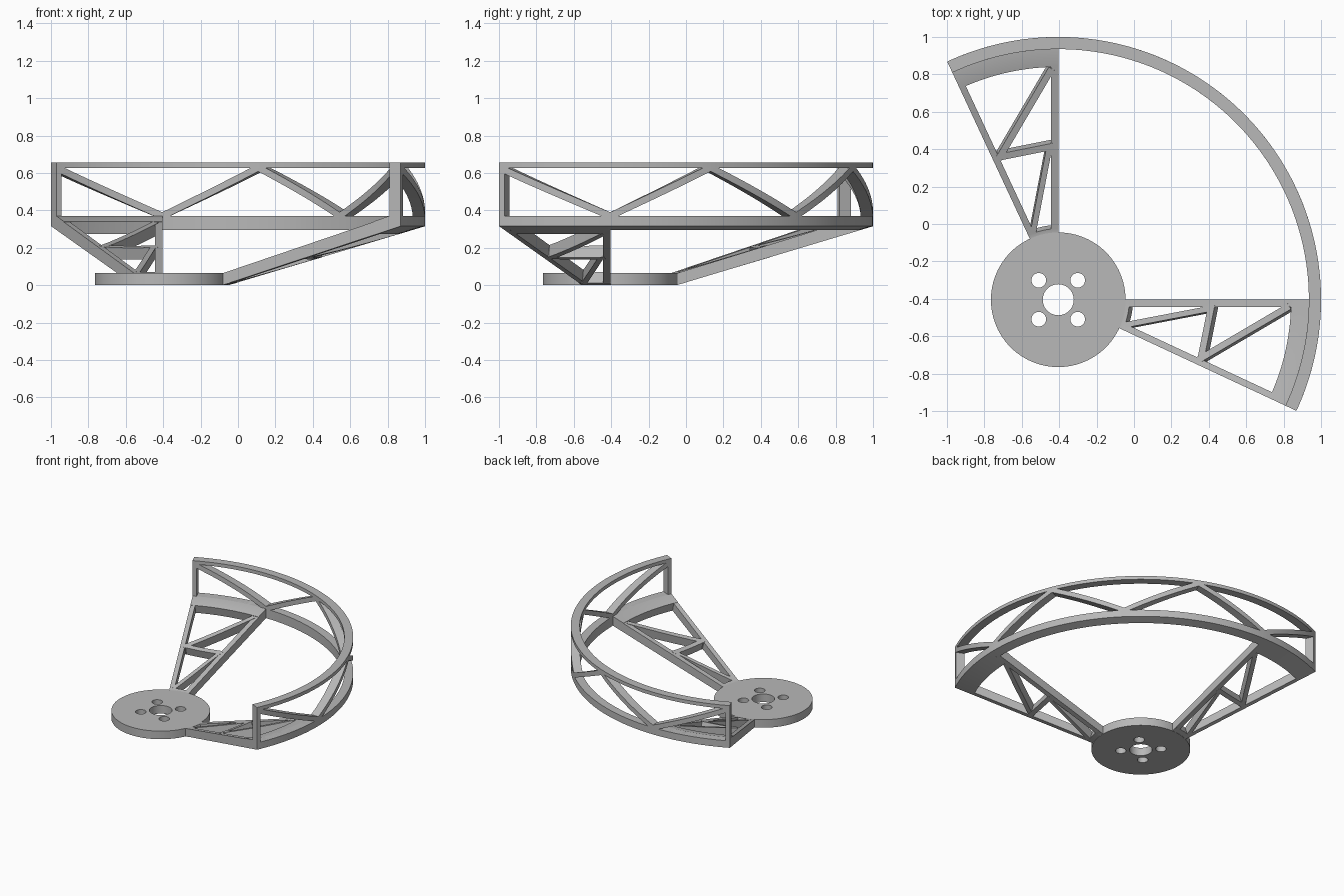
import bpy, bmesh
from math import sin, cos, radians
from mathutils import Vector

cube = bpy.data.objects.get("Cube")
if cube:
    bpy.data.objects.remove(cube)

C = -0.405                       # hub axis in x and y
R_HUB, R_IN, R_OUT = 0.36, 1.34, 1.405
HUB_H, RING_Z, TOP_Z = 0.065, 0.37, 0.655
START, END = -25, 115            # guard arc in degrees
LEAN = 0.02                      # outward shift of cut walls at the underside

grey = bpy.data.materials.new("light_grey")
grey.use_nodes = True
grey.diffuse_color = (0.48, 0.48, 0.48, 1)
grey.node_tree.nodes["Principled BSDF"].inputs["Base Color"].default_value = grey.diffuse_color


def cone_top(r):
    return HUB_H + (r - R_HUB) * (RING_Z - HUB_H) / (R_IN - R_HUB)


def cone_bottom(r):
    return max(0, (r - R_HUB) * 0.315 / (R_OUT - R_HUB))


def ray(angle):
    return Vector((cos(radians(angle)), sin(radians(angle))))


def finish(obj):
    obj.data.materials.clear()
    obj.data.materials.append(grey)
    bpy.ops.object.select_all(action='DESELECT')
    obj.select_set(True)
    bpy.context.view_layer.objects.active = obj
    bpy.ops.object.shade_smooth_by_angle(angle=radians(30))


def sweep(name, sections, mirror=False):
    """Skin a row of matching cross-sections, given relative to the hub axis."""
    bm = bmesh.new()
    rows = []
    for section in sections:
        pts = [(y, x, z) if mirror else (x, y, z) for x, y, z in section]
        rows.append([bm.verts.new((x + C, y + C, z)) for x, y, z in pts])
    for a, b in zip(rows, rows[1:]):
        for i in range(len(a)):
            j = (i + 1) % len(a)
            bm.faces.new((a[i], a[j], b[j], b[i]))
    bm.faces.new(rows[0])
    bm.faces.new(rows[-1])
    bmesh.ops.recalc_face_normals(bm, faces=bm.faces)
    mesh = bpy.data.meshes.new(name)
    bm.to_mesh(mesh)
    bm.free()
    obj = bpy.data.objects.new(name, mesh)
    bpy.context.collection.objects.link(obj)
    finish(obj)


def arc(name, a0, a1, profile, steps, mirror=False):
    """Sweep profile(t) of (radius, height) points between two angles."""
    sections = []
    for i in range(steps + 1):
        t = i / steps
        d = ray(a0 + (a1 - a0) * t)
        sections.append([(d.x * r, d.y * r, z) for r, z in profile(t)])
    sweep(name, sections, mirror)


def spoke(name, angle, side, width, mirror):
    """Radial bar with one face exactly on the given angle."""
    d = ray(angle)
    n = Vector((-d.y, d.x)) * side * width
    sections = []
    for r in (R_HUB - 0.005, R_IN + 0.01):
        p, q = d * r, d * r + n
        lo, hi = cone_bottom(r), min(cone_top(r), RING_Z)
        sections.append([(*p, lo), (*q, lo), (*q, hi), (*p, hi)])
    sweep(name, sections, mirror)


def brace(name, a, b, width, mirror):
    """Bar between two plan points that follows the sloped arm."""
    a, b = Vector(a) - Vector((C, C)), Vector(b) - Vector((C, C))
    along = (b - a).normalized()
    n = Vector((-along.y, along.x)) * width / 2
    shift = ray(START / 2) * LEAN
    sections = []
    for i in range(7):
        p = a.lerp(b, i / 6)
        sections.append([(*(p - n + shift), cone_bottom((p - n + shift).length)),
                         (*(p + n + shift), cone_bottom((p + n + shift).length)),
                         (*(p + n), cone_top((p + n).length)),
                         (*(p - n), cone_top((p - n).length))])
    sweep(name, sections, mirror)


def cylinder(name, x, y, radius, z0, z1, sides):
    bpy.ops.mesh.primitive_cylinder_add(vertices=sides, radius=radius, depth=z1 - z0,
                                        location=(C + x, C + y, (z0 + z1) / 2))
    obj = bpy.context.object
    obj.name = name
    return obj


# Hub disc with shaft hole and four screw holes
hub = cylinder("hub_disc", 0, 0, R_HUB, 0, HUB_H, 96)
cutters = [cylinder("shaft_cutter", 0, 0, 0.083, -0.1, 0.2, 48)]
for sx in (-1, 1):
    for sy in (-1, 1):
        cutters.append(cylinder("screw_cutter", sx * 0.104, sy * 0.104, 0.039, -0.1, 0.2, 32))
for cutter in cutters:
    cutter.hide_render = True
    mod = hub.modifiers.new("hole", 'BOOLEAN')
    mod.operation = 'DIFFERENCE'
    mod.solver = 'EXACT'
    mod.object = cutter
graph = bpy.context.evaluated_depsgraph_get()
graph.update()
mesh = bpy.data.meshes.new_from_object(hub.evaluated_get(graph))
hub.modifiers.clear()
hub.data = mesh
for cutter in cutters:
    bpy.data.objects.remove(cutter)
finish(hub)

# Upper and lower guard rings
arc("upper_ring", START, END, lambda t: [(R_IN, 0.627), (R_OUT, 0.627),
                                         (R_OUT, TOP_Z), (R_IN, TOP_Z)], 96)
arc("lower_ring", START, END, lambda t: [(R_IN, cone_bottom(R_IN)), (R_OUT, cone_bottom(R_OUT)),
                                         (R_OUT, RING_Z), (R_IN, RING_Z)], 96)

# Zigzag struts wrapped around the guard
nodes = [END, 90, 67.5, 45, 22.5, 0, START]
for i, (a0, a1) in enumerate(zip(nodes, nodes[1:])):
    z0, z1 = (0.628, 0.37) if i % 2 == 0 else (0.37, 0.628)

    def strut(t):
        z = z0 + (z1 - z0) * t
        return [(R_IN, z - 0.02), (R_OUT, z - 0.02), (R_OUT, z + 0.02), (R_IN, z + 0.02)]
    arc(f"zigzag_strut_{i + 1}", a0, a1, strut, 16)

# Two mirrored arms, each with an end post
for label, mirror in (("left", False), ("back", True)):
    arc(f"{label}_end_post", START, START + 1.3,
        lambda t: [(R_IN, 0.32), (R_OUT, 0.32), (R_OUT, TOP_Z), (R_IN, TOP_Z)], 1, mirror)
    arc(f"{label}_arm_rim", START, 0,
        lambda t: [(1.245, cone_top(1.245)), (R_IN, RING_Z), (R_OUT, RING_Z),
                   (R_OUT, cone_bottom(R_OUT)), (1.265, cone_bottom(1.265))], 20, mirror)
    arc(f"{label}_arm_root", START, 0,
        lambda t: [(0.35, 0), (0.4, cone_bottom(0.4)), (0.38, cone_top(0.38)),
                   (R_HUB, HUB_H), (0.35, HUB_H)], 12, mirror)
    spoke(f"{label}_inner_spoke", 0, -1, 0.04, mirror)
    spoke(f"{label}_outer_spoke", START, 1, 0.035, mirror)
    brace(f"{label}_root_brace", (-0.05, -0.54), (0.42, -0.45), 0.03, mirror)
    brace(f"{label}_cross_brace", (0.415, -0.43), (0.355, -0.73), 0.035, mirror)
    brace(f"{label}_tip_brace", (0.345, -0.725), (0.83, -0.44), 0.035, mirror)
